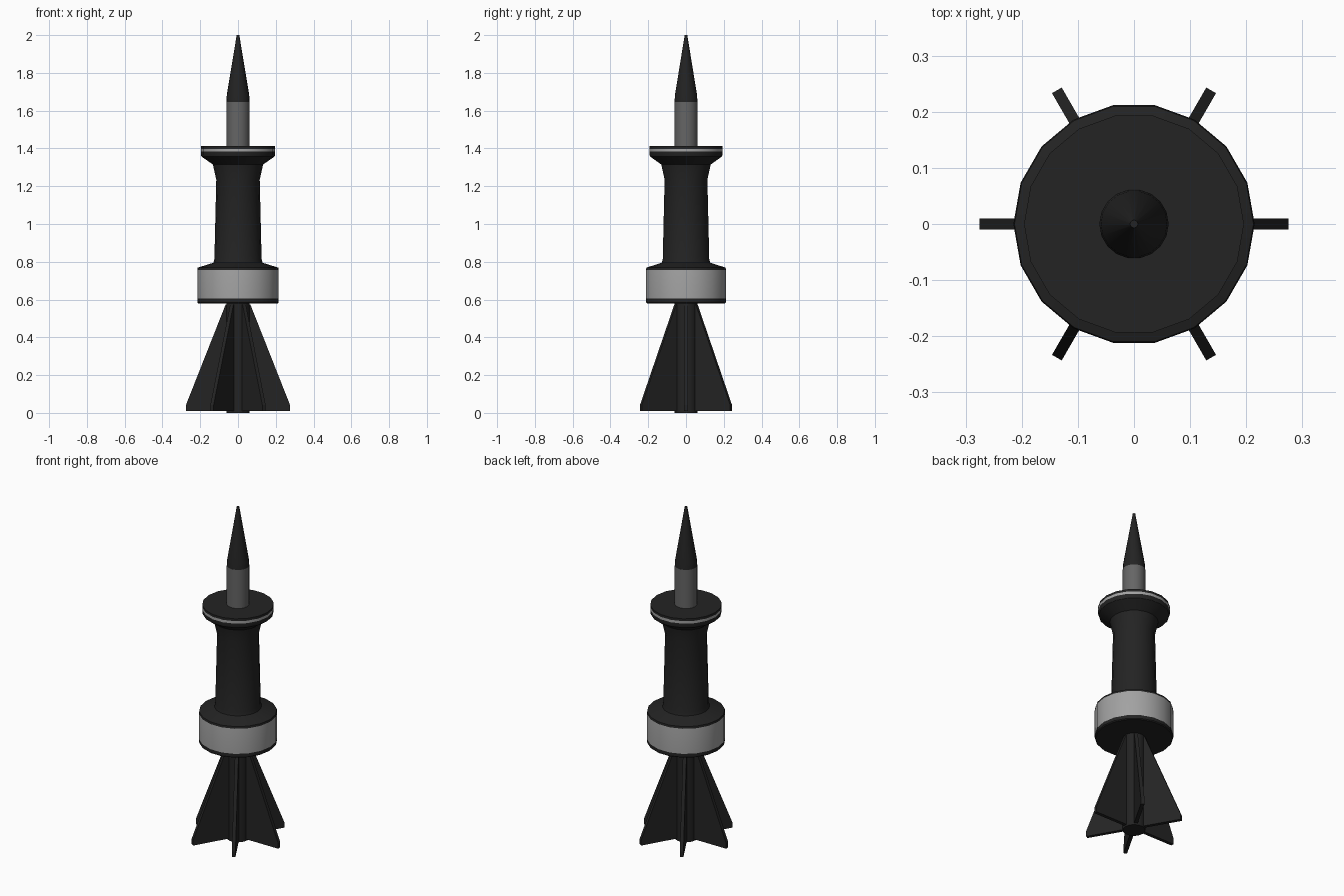
import bpy, bmesh, math

if "Cube" in bpy.data.objects:
    bpy.data.objects.remove(bpy.data.objects["Cube"])


def material(name, v):
    m = bpy.data.materials.new(name)
    m.diffuse_color = (v, v, v, 1)
    m.use_nodes = True
    m.node_tree.nodes["Principled BSDF"].inputs["Base Color"].default_value = m.diffuse_color
    return m


DARK = material("charcoal", 0.017)
LIGHT = material("light grey", 0.36)
MID = material("mid grey", 0.13)
SIDES = 18


def finish(name, bm, mats):
    bmesh.ops.recalc_face_normals(bm, faces=bm.faces[:])
    me = bpy.data.meshes.new(name)
    bm.to_mesh(me)
    bm.free()
    for m in mats:
        me.materials.append(m)
    ob = bpy.data.objects.new(name, me)
    bpy.context.collection.objects.link(ob)
    return ob


def lathe(name, profile, mats, bands=()):
    """Spin (radius, z) points, capped; faces inside a z band use material 1."""
    bm = bmesh.new()
    rings = []
    for r, z in profile:
        rings.append([bm.verts.new((r * math.cos(2 * math.pi * i / SIDES),
                                    r * math.sin(2 * math.pi * i / SIDES), z))
                      for i in range(SIDES)])
    for a, b in zip(rings, rings[1:]):
        for i in range(SIDES):
            j = (i + 1) % SIDES
            f = bm.faces.new((a[i], a[j], b[j], b[i]))
            z = f.calc_center_median().z
            f.material_index = int(any(lo < z < hi for lo, hi in bands))
    bm.faces.new(rings[0][::-1])
    bm.faces.new(rings[-1])
    ob = finish(name, bm, mats)
    bpy.ops.object.select_all(action='DESELECT')
    ob.select_set(True)
    bpy.context.view_layer.objects.active = ob
    bpy.ops.object.shade_smooth_by_angle(angle=math.radians(25))
    return ob


# Main body: lower collar with light band, tapered barrel, flared upper flange
lathe("body",
      [(0.21, 0.58), (0.215, 0.585), (0.215, 0.605), (0.215, 0.757),
       (0.213, 0.769), (0.13, 0.795), (0.125, 0.815), (0.115, 1.235),
       (0.133, 1.315), (0.193, 1.357), (0.196, 1.365), (0.196, 1.383),
       (0.196, 1.398), (0.196, 1.412)],
      [DARK, LIGHT], bands=[(0.606, 0.756), (1.384, 1.397)])

# Tail rod, nose tube and pointed nose tip
lathe("tail_rod", [(0.062, 0.0), (0.062, 0.585)], [DARK])
lathe("nose_tube", [(0.062, 1.405), (0.062, 1.645)], [MID])
lathe("nose_tip", [(0.062, 1.642), (0.059, 1.685), (0.007, 2.0)], [DARK])

# Six tapered tail fins
T = 0.01
OUTLINE = [(0.03, 0.01), (0.275, 0.01), (0.275, 0.043), (0.065, 0.575), (0.03, 0.575)]
for k in range(6):
    bm = bmesh.new()
    left = [bm.verts.new((x, -T, z)) for x, z in OUTLINE]
    right = [bm.verts.new((x, T, z)) for x, z in OUTLINE]
    bm.faces.new(left)
    bm.faces.new(right[::-1])
    for i in range(len(OUTLINE)):
        j = (i + 1) % len(OUTLINE)
        bm.faces.new((left[i], right[i], right[j], left[j]))
    fin = finish(f"tail_fin_{k + 1}", bm, [DARK])
    fin.rotation_euler.z = k * math.pi / 3
